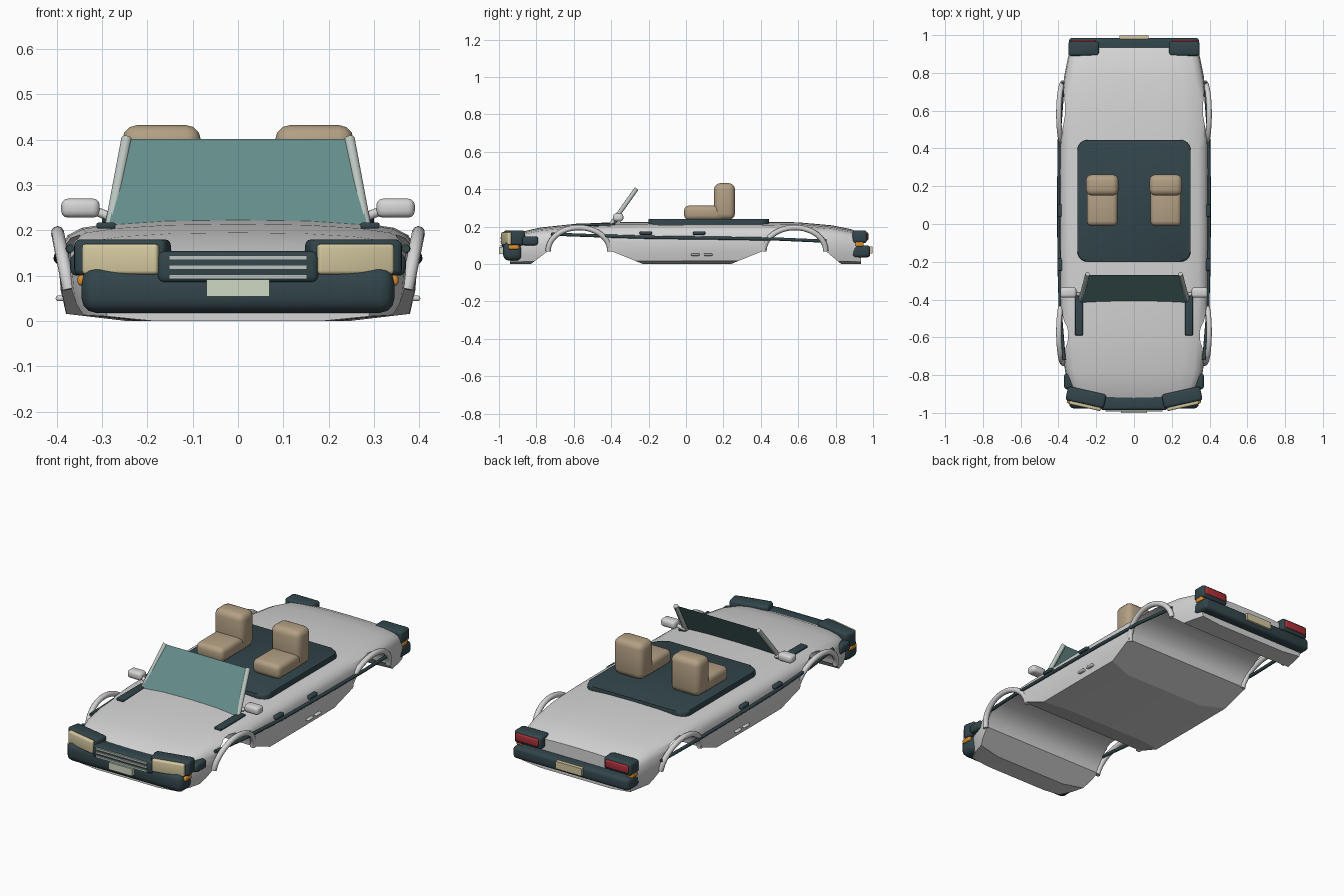
import bpy, bmesh, math
from mathutils import Matrix, Vector

if "Cube" in bpy.data.objects:
    bpy.data.objects.remove(bpy.data.objects["Cube"])


def material(name, r, g, b):
    m = bpy.data.materials.new(name)
    m.use_nodes = True
    m.diffuse_color = (r, g, b, 1)
    m.node_tree.nodes["Principled BSDF"].inputs["Base Color"].default_value = (r, g, b, 1)
    return m


PAINT = material("light grey paint", .66, .66, .66)
TRIM = material("dark slate trim", .032, .06, .07)
GLASS = material("teal glass", .13, .27, .26)
TAN = material("tan upholstery", .45, .35, .23)
CREAM = material("cream lens", .66, .58, .35)
RED = material("red lens", .4, .03, .04)
ORANGE = material("orange lens", .7, .27, .03)
PALE = material("pale plate", .62, .7, .55)
METAL = material("grey green metal", .5, .56, .52)


def activate(ob):
    bpy.ops.object.select_all(action="DESELECT")
    ob.select_set(True)
    bpy.context.view_layer.objects.active = ob


def finish(name, bm, mat, mirror=False, angle=35):
    bmesh.ops.recalc_face_normals(bm, faces=bm.faces[:])
    me = bpy.data.meshes.new(name)
    bm.to_mesh(me)
    bm.free()
    ob = bpy.data.objects.new(name, me)
    bpy.context.collection.objects.link(ob)
    me.materials.append(mat)
    activate(ob)
    bpy.ops.object.shade_smooth_by_angle(angle=math.radians(angle))
    if mirror:
        ob.modifiers.new("Mirror", "MIRROR")
    return ob


def box(name, xs, ys, zs, mat, bevel=0, mirror=False, yaw=0, pivot=None, seg=3):
    """Bevelled box given by its extents, optionally turned about a vertical pivot."""
    bm = bmesh.new()
    bmesh.ops.create_cube(bm, size=1)
    for v in bm.verts:
        v.co = Vector([(a + b) / 2 + c * (b - a) for (a, b), c in zip((xs, ys, zs), v.co)])
    if bevel:
        bmesh.ops.bevel(bm, geom=bm.edges[:], offset=bevel, segments=seg,
                        profile=.5, affect="EDGES", clamp_overlap=True)
    if yaw:
        p = Vector(pivot)
        bm.transform(Matrix.Translation(p) @ Matrix.Rotation(yaw, 4, "Z") @ Matrix.Translation(-p))
    return finish(name, bm, mat, mirror, 50)


def prism(name, outline, axis, lo, hi, mat, bevel=0):
    """Extrude a 2D outline along x or z."""
    bm = bmesh.new()
    put = (lambda a, b, c: (c, a, b)) if axis == "x" else (lambda a, b, c: (a, b, c))
    ends = [[bm.verts.new(put(a, b, c)) for a, b in outline] for c in (lo, hi)]
    caps = [bm.faces.new(e) for e in ends]
    n = len(outline)
    for i in range(n):
        j = (i + 1) % n
        bm.faces.new((ends[0][i], ends[0][j], ends[1][j], ends[1][i]))
    if bevel:
        bmesh.ops.bevel(bm, geom=list(caps[1].edges), offset=bevel, segments=3,
                        profile=.5, affect="EDGES")
    return finish(name, bm, mat)


def tube(name, points, radius, mat, mirror=True):
    cu = bpy.data.curves.new(name, "CURVE")
    cu.dimensions = "3D"
    cu.bevel_depth = radius
    cu.bevel_resolution = 3
    cu.use_fill_caps = True
    sp = cu.splines.new("POLY")
    sp.points.add(len(points) - 1)
    for p, co in zip(sp.points, points):
        p.co = (*co, 1)
    ob = bpy.data.objects.new(name, cu)
    bpy.context.collection.objects.link(ob)
    cu.materials.append(mat)
    activate(ob)
    bpy.ops.object.convert(target="MESH")
    ob = bpy.context.object
    bpy.ops.object.shade_smooth_by_angle(angle=math.radians(50))
    if mirror:
        ob.modifiers.new("Mirror", "MIRROR")
    return ob


# Body shell: one cross-section lofted along the length
STATIONS = [(-.94, .30, .145), (-.88, .335, .172), (-.78, .365, .195), (-.6, .385, .214),
            (-.4, .393, .223), (0, .395, .226), (.4, .393, .226), (.6, .388, .223),
            (.78, .37, .207), (.88, .35, .187), (.935, .335, .165)]
HALF = [(0, 0), (.62, 0), (.96, .07), (.99, .3), (1, .52), (.985, .73), (.95, .84),
        (.87, .91), (.7, .955), (.4, .99), (0, 1)]
section = HALF + [(-x, z) for x, z in HALF[-2:0:-1]]
bm = bmesh.new()
rings = [[bm.verts.new((x * w, y, z * t)) for x, z in section] for y, w, t in STATIONS]
for a, b in zip(rings, rings[1:]):
    for i in range(len(a)):
        j = (i + 1) % len(a)
        bm.faces.new((a[i], a[j], b[j], b[i]))
bm.faces.new(rings[0])
bm.faces.new(rings[-1])
body = finish("body_shell", bm, PAINT)

# Wheel openings and sloped sills cut across the full width
WHEELS = (-.572, .582)


def arch(cy, ry=.158, rz=.115, base=.075, n=16):
    return [(cy - ry * math.cos(math.pi * i / n), base + rz * math.sin(math.pi * i / n))
            for i in range(n + 1)]


front_well = [(-.83, -.1), (-.83, .0)] + arch(WHEELS[0]) + [(-.23, .0), (-.23, -.1)]
rear_well = [(.24, -.1), (.24, .0)] + arch(WHEELS[1]) + [(.83, .0), (.83, -.1)]
for outline in (front_well, rear_well):
    cutter = prism("well_cutter", outline, "x", -.6, .6, PAINT)
    cutter.hide_render = True
    cut = body.modifiers.new("Wells", "BOOLEAN")
    cut.operation, cut.solver, cut.object = "DIFFERENCE", "EXACT", cutter
    activate(body)
    bpy.ops.object.modifier_apply(modifier=cut.name)
    bpy.data.objects.remove(cutter)
activate(body)
bpy.ops.object.shade_smooth_by_angle(angle=math.radians(35))

# Wheel arch flares, bulging outward at the top
for label, cy in zip(("front", "rear"), WHEELS):
    pts = [(.374 + .2 * (z - .075), y, z) for y, z in arch(cy, .165, .125, .07, 24)]
    tube(label + "_arch_flare", pts, .0145, PAINT)

# Side rubbing strip, door handles and sill slots
tube("side_strip", [(.37, -.72, .16), (.388, -.5, .152), (.397, -.2, .143), (.398, .2, .138),
                    (.394, .5, .133), (.375, .75, .122)], .009, TRIM)
for i, y in enumerate((-.215, .07)):
    box(f"door_handle_{i}", (.375, .405), (y - .033, y + .033), (.156, .174), TRIM, .006, True)
for i, y in enumerate((.05, .118)):
    box(f"sill_slot_{i}", (.37, .402), (y - .023, y + .023), (.044, .056), PAINT, .005, True)

# Cabin cover with rounded corners
cover = []
for k, (sx, ya) in enumerate(((1, .445), (-1, .445), (-1, -.2), (1, -.2))):
    cx, cy = sx * .245, ya + (-.055 if ya > 0 else .055)
    for i in range(7):
        a = math.pi / 2 * (k + i / 6)
        cover.append((cx + .055 * math.cos(a), cy + .055 * math.sin(a)))
prism("cabin_cover", cover, "z", .195, .24, TRIM, .012)

# Seats
box("seat_cushion", (.087, .25), (-.01, .21), (.235, .312), TAN, .025, True)
box("seat_back", (.082, .255), (.15, .262), (.237, .432), TAN, .032, True)

# Windscreen with pillars, mirrors and bonnet vents
bm = bmesh.new()
pane = [bm.verts.new(p) for p in ((-.285, -.415, .213), (.285, -.415, .213),
                                  (.237, -.27, .402), (-.237, -.27, .402))]
face = bm.faces.new(pane)
bmesh.ops.solidify(bm, geom=[face], thickness=.005)
finish("windscreen", bm, GLASS)
tube("windscreen_pillar", [(.283, -.405, .205), (.246, -.265, .402)], .012, METAL)
box("side_mirror", (.305, .39), (-.39, -.335), (.228, .27), PAINT, .015, True)
tube("mirror_stalk", [(.27, -.38, .225), (.32, -.365, .245)], .01, PAINT)
box("bonnet_vent", (.27, .312), (-.59, -.38), (.204, .217), TRIM, .004, True)

# Front end: bumper, grille, plate, headlamps
box("front_bumper", (-.345, .345), (-.978, -.875), (.018, .118), TRIM, .032)
box("front_grille", (-.178, .178), (-.985, -.9), (.084, .154), TRIM, .015)
for i, z in enumerate((.098, .119, .14)):
    box(f"grille_bar_{i}", (-.152, .152), (-.993, -.975), (z - .005, z + .005), METAL)
box("front_plate", (-.07, .07), (-1, -.975), (.054, .092), PALE)
pivot = (.255, -.915, .14)
box("headlamp_housing", (.15, .358), (-.955, -.88), (.1, .18), TRIM, .014, True, .22, pivot)
box("headlamp_lens", (.163, .335), (-.972, -.945), (.103, .17), CREAM, .008, True, .22, pivot)
box("front_indicator", (.322, .354), (-.95, -.893), (.078, .102), ORANGE, .008, True)
box("front_side_guard", (.32, .37), (-.875, -.79), (.1, .148), TRIM, .014, True)

# Rear end: bumper, plate, lamps
box("rear_bumper", (-.345, .345), (.885, .985), (.035, .1), TRIM, .018)
box("rear_plate", (-.078, .078), (.975, .998), (.055, .095), CREAM)
box("rear_lamp_housing", (.185, .348), (.89, .967), (.112, .18), TRIM, .014, True)
box("rear_lamp_lens", (.2, .335), (.945, .975), (.127, .168), RED, .006, True)
box("rear_indicator", (.31, .347), (.905, .95), (.094, .118), ORANGE, .006, True)
